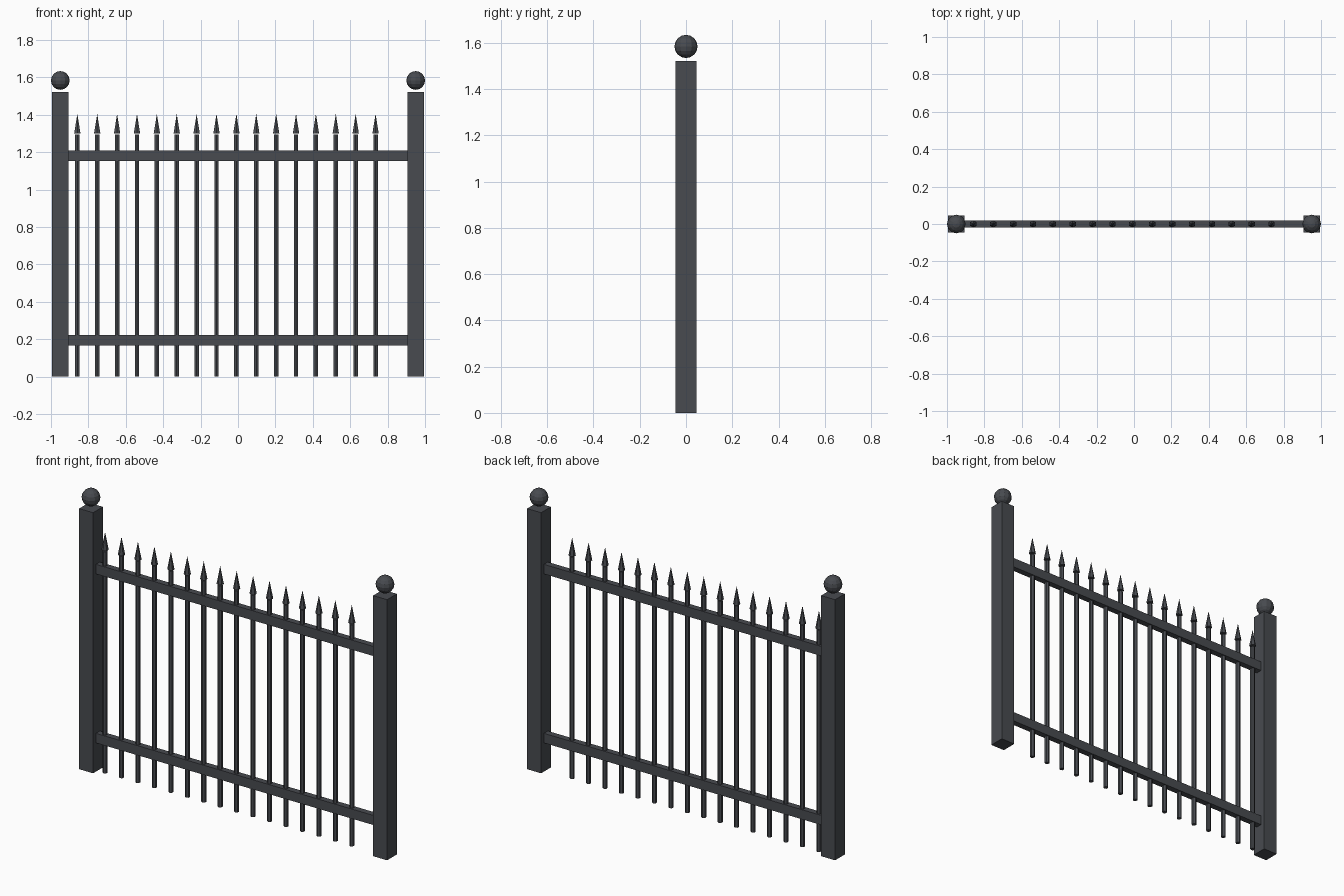
import bpy

if "Cube" in bpy.data.objects:
    bpy.data.objects.remove(bpy.data.objects["Cube"])


def box(name, loc, size):
    bpy.ops.mesh.primitive_cube_add(size=1, location=loc)
    o = bpy.context.object
    o.name = name
    o.scale = size
    bpy.ops.object.transform_apply(location=False, rotation=False, scale=True)
    return o


# End posts with ball finials
for side, x in (("left", -0.95), ("right", 0.95)):
    box(f"{side}_post", (x, 0, 0.761), (0.09, 0.09, 1.522))
    bpy.ops.mesh.primitive_uv_sphere_add(segments=12, ring_count=8, radius=0.05,
                                         location=(x, 0, 1.584))
    bpy.context.object.name = f"{side}_ball_finial"

# Horizontal rails
for name, z in (("lower_rail", 0.195), ("upper_rail", 1.182)):
    box(name, (0, 0, z), (1.81, 0.036, 0.056))

# Pickets with pointed tips
for i in range(16):
    x = -0.859 + i * 0.1063
    bpy.ops.mesh.primitive_cylinder_add(vertices=6, radius=0.0135, depth=1.294,
                                        location=(x, 0, 0.647))
    bpy.context.object.name = f"picket_{i + 1}"
    bpy.ops.mesh.primitive_cone_add(vertices=6, radius1=0.0195, radius2=0, depth=0.104,
                                    location=(x, 0, 1.353))
    bpy.context.object.name = f"picket_tip_{i + 1}"

# Dark iron finish
mat = bpy.data.materials.new("dark_iron")
mat.diffuse_color = (0.065, 0.07, 0.08, 1)
mat.use_nodes = True
mat.node_tree.nodes["Principled BSDF"].inputs["Base Color"].default_value = mat.diffuse_color
for o in bpy.data.objects:
    o.data.materials.append(mat)
